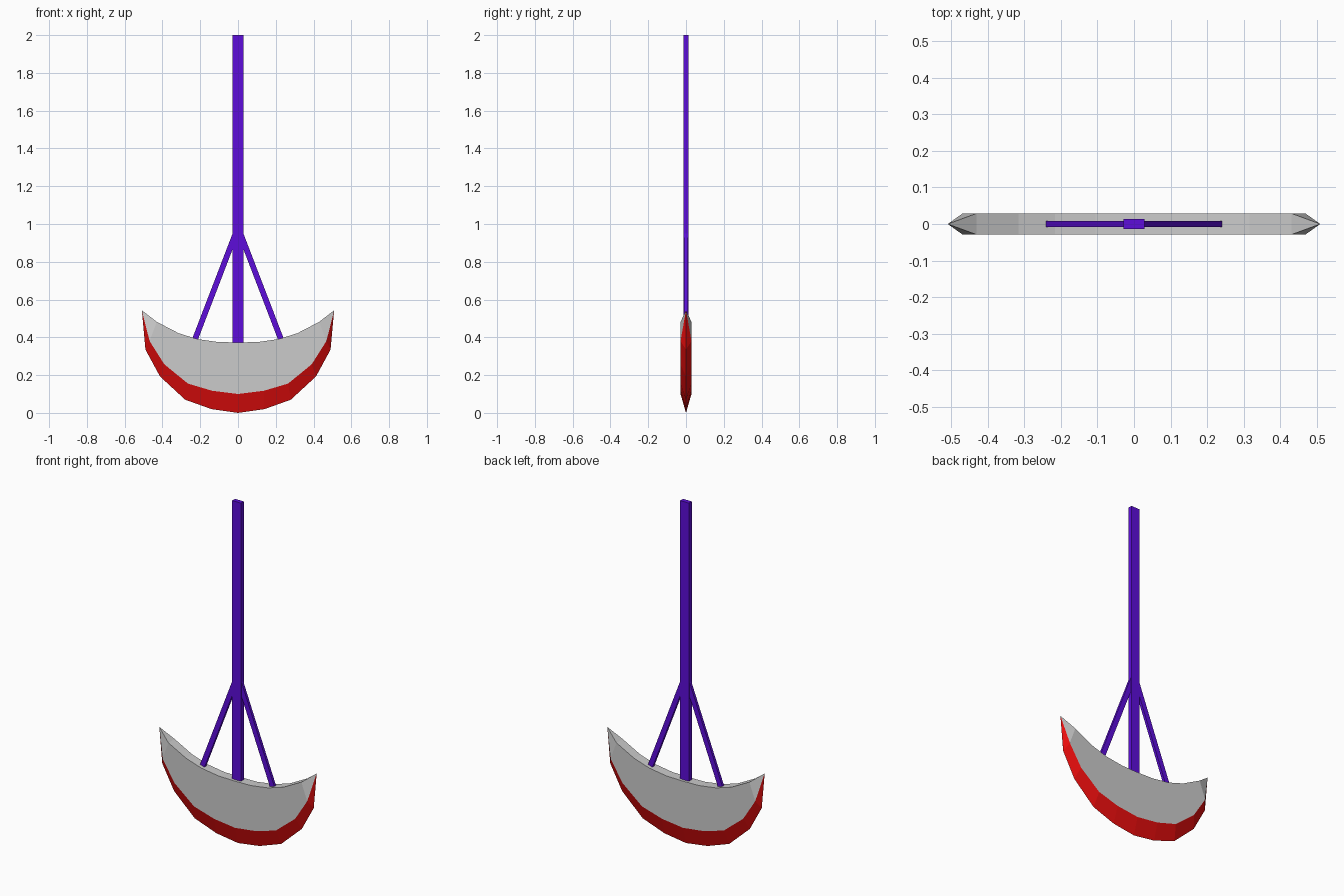
import bpy, bmesh
from mathutils import Vector

if "Cube" in bpy.data.objects:
    bpy.data.objects.remove(bpy.data.objects["Cube"])


def material(name, color):
    m = bpy.data.materials.new(name)
    m.diffuse_color = (*color, 1)
    m.use_nodes = True
    m.node_tree.nodes["Principled BSDF"].inputs["Base Color"].default_value = m.diffuse_color
    return m


red = material("red_edge", (0.8, 0.004, 0.004))
purple = material("purple_shaft", (0.11, 0.004, 0.7))


def mesh_object(name, bm, mats):
    bmesh.ops.recalc_face_normals(bm, faces=bm.faces)
    me = bpy.data.meshes.new(name)
    bm.to_mesh(me)
    bm.free()
    for m in mats:
        me.materials.append(m)
    ob = bpy.data.objects.new(name, me)
    bpy.context.collection.objects.link(ob)
    return ob


def bar(name, a, b, width, depth):
    """Rectangular bar running from a to b in the xz plane."""
    a, b = Vector(a), Vector(b)
    d = (b - a).normalized()
    side = Vector((d.z, 0, -d.x)) * width / 2
    bm = bmesh.new()
    ends = []
    for p in (a, b):
        ends.append([bm.verts.new(p + side * s + Vector((0, t * depth / 2, 0)))
                     for s, t in ((-1, -1), (1, -1), (1, 1), (-1, 1))])
    for ring in ends:
        bm.faces.new(ring)
    for i in range(4):
        j = (i + 1) % 4
        bm.faces.new((ends[0][i], ends[0][j], ends[1][j], ends[1][i]))
    return mesh_object(name, bm, [purple])


# Crescent blade: half profiles (x, z) from centre to horn, mirrored in x
HALF_Y = 0.029
top = [(0, 0.373), (0.105, 0.375), (0.216, 0.391), (0.315, 0.422), (0.43, 0.482)]
low = [(0, 0.10), (0.137, 0.117), (0.265, 0.155), (0.39, 0.257), (0.468, 0.38)]
edge = [(0, 0.0), (0.14, 0.02), (0.28, 0.07), (0.413, 0.193), (0.49, 0.335)]
TIP = (0.509, 0.543)


def mirrored(half):
    return [(-x, z) for x, z in half[:0:-1]] + half


bm = bmesh.new()


def row(half, y):
    return [bm.verts.new((x, y, z)) for x, z in mirrored(half)]


tf, tb = row(top, -HALF_Y), row(top, HALF_Y)
lf, lb = row(low, -HALF_Y), row(low, HALF_Y)
cut = row(edge, 0)
tips = [bm.verts.new((s * TIP[0], 0, TIP[1])) for s in (-1, 1)]

# Strips between neighbouring rows, each closed to the horn tip
for r, s, slot in ((tf, tb, 0), (tf, lf, 0), (tb, lb, 0), (lf, cut, 1), (lb, cut, 1)):
    for i in range(len(r) - 1):
        bm.faces.new((r[i], r[i + 1], s[i + 1], s[i])).material_index = slot
    for k, tip in ((0, tips[0]), (-1, tips[1])):
        bm.faces.new((r[k], s[k], tip)).material_index = slot
mesh_object("crescent_blade", bm, [None, red])

# Shaft and the two diagonal braces
bar("shaft", (0, 0, 0.35), (0, 0, 2), 0.057, 0.026)
for s, label in ((-1, "left"), (1, "right")):
    bar(label + "_brace", (s * 0.232, 0, 0.378), (s * 0.004, 0, 0.972), 0.03, 0.016)
